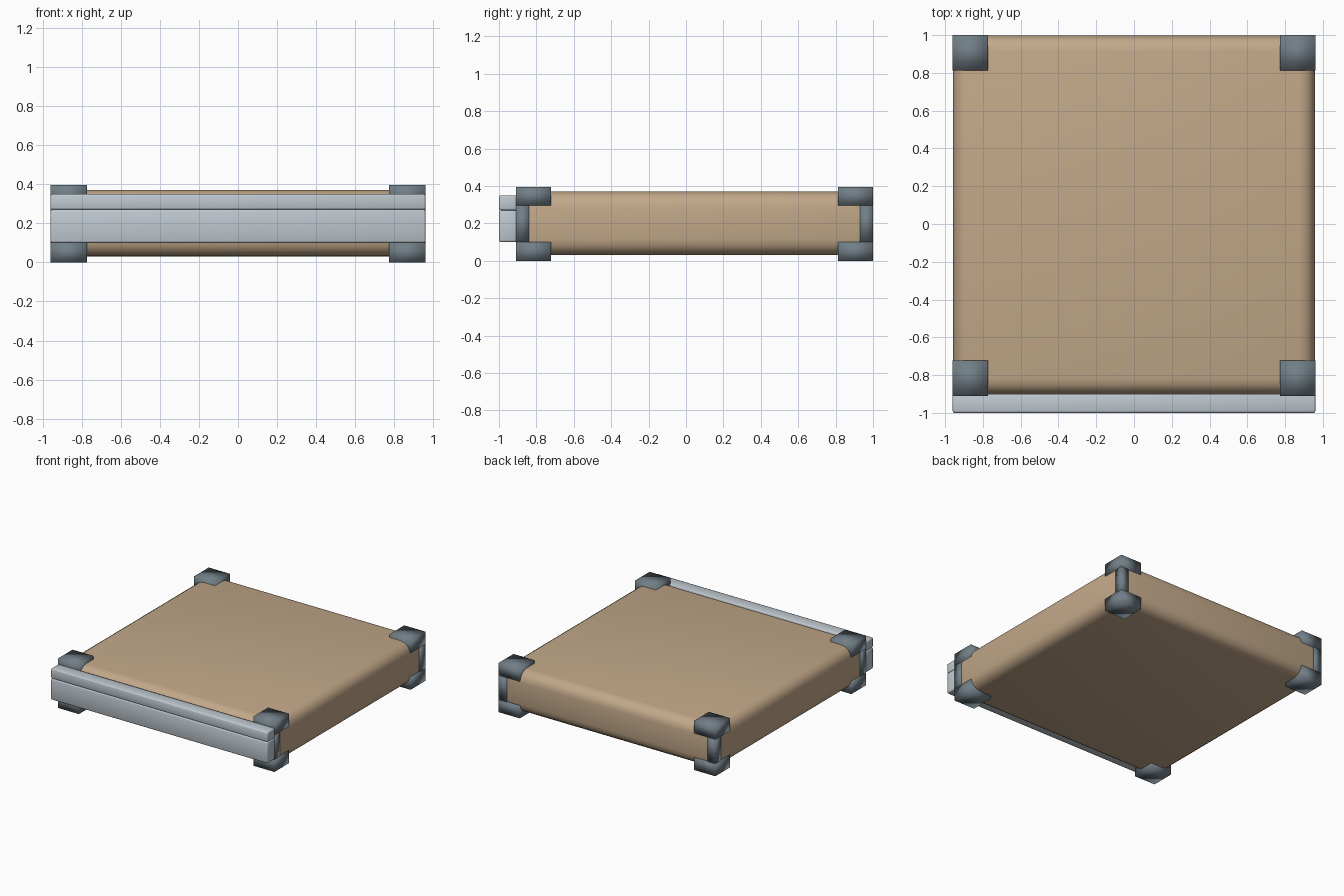
import bpy
import bmesh
from mathutils import Matrix, Vector

cube = bpy.data.objects.get("Cube")
if cube:
    bpy.data.objects.remove(cube, do_unlink=True)


def material(name, rgb):
    mat = bpy.data.materials.new(name)
    mat.use_nodes = True
    color = (*rgb, 1)
    mat.diffuse_color = color
    bsdf = mat.node_tree.nodes["Principled BSDF"]
    bsdf.inputs["Base Color"].default_value = color
    bsdf.inputs["Roughness"].default_value = 0.7
    return mat


TAN = material("tan", (0.54, 0.39, 0.25))
SLATE = material("slate grey", (0.165, 0.21, 0.24))
SILVER = material("silver grey", (0.52, 0.58, 0.63))


def boxes(name, extents, mat, bevel=0, segments=1):
    """One smooth object made of boxes given as (low corner, high corner)."""
    bm = bmesh.new()
    for low, high in extents:
        low, high = Vector(low), Vector(high)
        place = Matrix.Translation((low + high) / 2) @ Matrix.Diagonal((*(high - low), 1))
        bmesh.ops.create_cube(bm, size=1, matrix=place)
    if bevel:
        bmesh.ops.bevel(bm, geom=bm.edges[:], offset=bevel, segments=segments,
                        profile=0.5, affect='EDGES')
    for face in bm.faces:
        face.smooth = True
    mesh = bpy.data.meshes.new(name)
    bm.to_mesh(mesh)
    bm.free()
    mesh.materials.append(mat)
    obj = bpy.data.objects.new(name, mesh)
    bpy.context.collection.objects.link(obj)
    return obj


WIDTH, FRONT, BACK, TOP = 0.96, -0.91, 1.0, 0.395
CAP, POST, CAP_HEIGHT = 0.187, 0.07, 0.1

# Padded body with rounded edges
boxes("body", [((-0.957, FRONT + 0.008, 0.03), (0.957, BACK - 0.003, 0.37))],
      TAN, bevel=0.085, segments=4)

# Corner brackets: a top cap, a bottom cap and a slim post joining them
for side, sx in (("left", 1), ("right", -1)):
    for end, y, sy in (("front", FRONT, 1), ("back", BACK, -1)):
        def span(size, z0, z1):
            xs = sorted((sx * WIDTH, sx * (WIDTH - size)))
            ys = sorted((y, y + sy * size))
            return (xs[0], ys[0], z0), (xs[1], ys[1], z1)

        boxes(f"{end}_{side}_bracket",
              [span(CAP, 0, CAP_HEIGHT),
               span(CAP, TOP - CAP_HEIGHT, TOP),
               span(POST, CAP_HEIGHT, TOP - CAP_HEIGHT)], SLATE)

# Two-part front rail with a fine seam
for name, z0, z1 in (("lower_rail", 0.1, 0.27), ("upper_rail", 0.27, 0.35)):
    boxes(name, [((-WIDTH, -1, z0), (WIDTH, -0.9, z1))], SILVER, bevel=0.01, segments=2)
